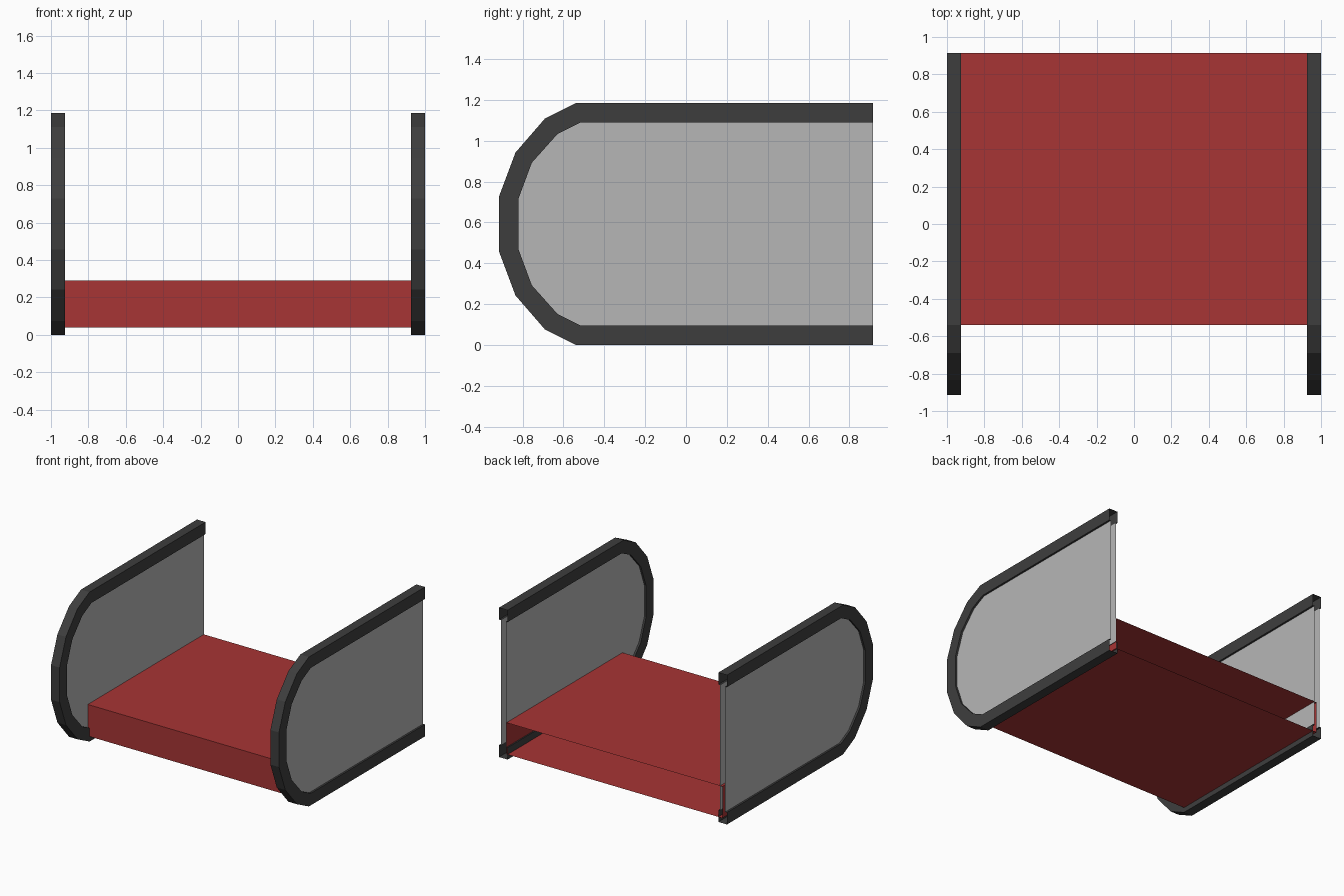
import bpy
import bmesh

if "Cube" in bpy.data.objects:
    bpy.data.objects.remove(bpy.data.objects["Cube"], do_unlink=True)


def material(name, color):
    mat = bpy.data.materials.new(name)
    mat.use_nodes = True
    mat.diffuse_color = color
    mat.node_tree.nodes["Principled BSDF"].inputs["Base Color"].default_value = color
    return mat


charcoal = material("charcoal", (0.048, 0.048, 0.048, 1))
grey = material("light grey", (0.47, 0.47, 0.47, 1))
red = material("red", (0.39, 0.035, 0.035, 1))


def finish(bm, name, mat):
    mesh = bpy.data.meshes.new(name)
    bm.to_mesh(mesh)
    bm.free()
    mesh.materials.append(mat)
    obj = bpy.data.objects.new(name, mesh)
    bpy.context.collection.objects.link(obj)
    return obj


MID, BACK = 0.5925, 0.915


def outline(upper):
    """Open D-shaped path from the top back corner round to the bottom back corner."""
    half = [(BACK, upper[0][1])] + upper
    return [(y, MID + h) for y, h in half] + [(y, MID - h) for y, h in reversed(half)]


OUTER = outline([(-0.54, 0.5925), (-0.69, 0.5175), (-0.835, 0.35), (-0.915, 0.137)])
INNER = outline([(-0.515, 0.4975), (-0.63, 0.44), (-0.755, 0.30), (-0.82, 0.125)])

# Frame section: lip, side, rim, side, lip (open towards the sheets)
SECTION = [(INNER, 0.94), (INNER, 0.925), (OUTER, 0.925),
           (OUTER, 1.0), (INNER, 1.0), (INNER, 0.985)]

for side, sign in (("left", 1), ("right", -1)):
    # Hollow channel frame, open at the back ends
    bm = bmesh.new()
    rows = [[bm.verts.new((sign * x, y, z)) for y, z in path] for path, x in SECTION]
    for a, b in zip(rows, rows[1:]):
        for i in range(len(a) - 1):
            quad = [a[i], a[i + 1], b[i + 1], b[i]]
            bm.faces.new(quad if sign > 0 else quad[::-1])
    finish(bm, side + "_frame", charcoal)

    # Two thin sheets with a gap between them
    for label, x, facing in (("inner", 0.94, -sign), ("outer", 0.985, sign)):
        bm = bmesh.new()
        face = bm.faces.new([bm.verts.new((sign * x, y, z)) for y, z in INNER])
        face.normal_update()
        if face.normal.x * facing < 0:
            face.normal_flip()
        finish(bm, side + "_" + label + "_sheet", grey)

# Seat box, open at the back
bm = bmesh.new()
bmesh.ops.create_cube(bm, size=1)
bm.normal_update()
bmesh.ops.delete(bm, geom=[f for f in bm.faces if f.normal.y > 0.5], context="FACES")
for v in bm.verts:
    v.co.x = 0.935 if v.co.x > 0 else -0.96
    v.co.y = BACK if v.co.y > 0 else -0.54
    v.co.z = 0.29 if v.co.z > 0 else 0.04
finish(bm, "seat", red)
